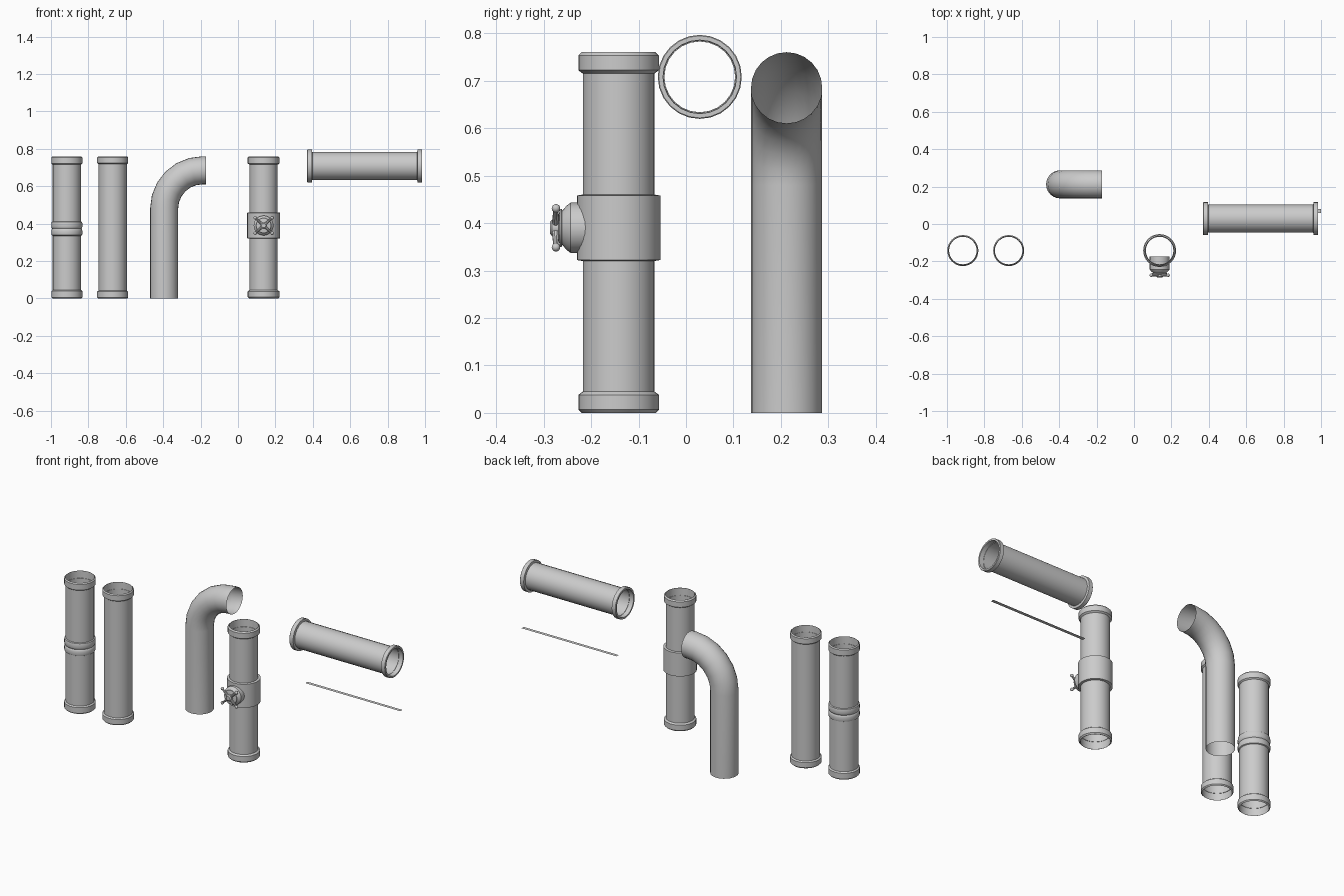
import bpy, bmesh, math
from mathutils import Matrix, Vector

if "Cube" in bpy.data.objects:
    bpy.data.objects.remove(bpy.data.objects["Cube"])


def finish(name, bm, angle=35, matrix=None):
    if matrix:
        bm.transform(matrix)
    bmesh.ops.recalc_face_normals(bm, faces=bm.faces)
    me = bpy.data.meshes.new(name)
    bm.to_mesh(me)
    bm.free()
    ob = bpy.data.objects.new(name, me)
    bpy.context.collection.objects.link(ob)
    bpy.ops.object.select_all(action='DESELECT')
    ob.select_set(True)
    bpy.context.view_layer.objects.active = ob
    bpy.ops.object.shade_smooth_by_angle(angle=math.radians(angle))
    return ob


def skin(bm, rings, closed):
    n = len(rings[0])
    pairs = list(zip(rings, rings[1:]))
    if closed:
        pairs.append((rings[-1], rings[0]))
    for a, b in pairs:
        for i in range(n):
            j = (i + 1) % n
            bm.faces.new((a[i], a[j], b[j], b[i]))


def lathe(name, profile, matrix, sides=32, closed=True):
    """Spin (radius, height) points round local z."""
    bm = bmesh.new()
    rings = [[bm.verts.new((r * math.cos(2 * math.pi * i / sides),
                            r * math.sin(2 * math.pi * i / sides), h))
              for i in range(sides)] for r, h in profile]
    skin(bm, rings, closed)
    if not closed:
        bm.faces.new(rings[0])
        bm.faces.new(rings[-1])
    return finish(name, bm, matrix=matrix)


def pipe_profile(length, body, inner, flange, depth, bevel, middle=()):
    """Pipe wall with a flanged, recessed socket at each end."""
    half = [(flange - bevel, 0), (flange, bevel), (flange, depth - bevel),
            (body, depth)]
    socket = [(inner, depth * 0.95), (inner + 0.002, depth * 0.95), (inner + 0.003, 0)]
    flip = lambda pts: [(r, length - h) for r, h in reversed(pts)]
    return half + list(middle) + flip(half) + flip(socket) + socket


H, R = 0.76, 0.0755
Y = -0.142

# Straight pipe with a double bead in the middle
beads = [(R, 0.335), (0.081, 0.338), (0.083, 0.345), (0.083, 0.362), (0.081, 0.369),
         (0.078, 0.373), (0.081, 0.377), (0.083, 0.384), (0.083, 0.401), (0.081, 0.409),
         (R, 0.412)]
lathe("beaded_pipe", pipe_profile(H, R, 0.0735, 0.083, 0.045, 0.006, beads),
      Matrix.Translation((-0.915, Y, 0)))

# Plain straight pipe
lathe("straight_pipe", pipe_profile(H, R, 0.0735, 0.083, 0.042, 0.006),
      Matrix.Translation((-0.67, Y, 0)))

# Valve pipe with a wide collar
collar = [(R, 0.32), (0.088, 0.322), (0.088, 0.458), (R, 0.46)]
VX, VZ = 0.137, 0.39
lathe("valve_pipe", pipe_profile(H, R, 0.0735, 0.085, 0.045, 0.007, collar),
      Matrix.Translation((VX, Y, 0)))

# Valve bonnet and hub, pointing to the front
front = Matrix.Translation((VX, 0, VZ)) @ Matrix.Rotation(math.pi / 2, 4, 'X')
lathe("valve_bonnet", [(0.053, 0.175), (0.053, 0.243), (0.047, 0.251), (0.036, 0.261),
                       (0.040, 0.262), (0.040, 0.266), (0.018, 0.269), (0.018, 0.282),
                       (0.012, 0.287)], front, 24, closed=False)

# Four handle spokes with knobs
bm = bmesh.new()
for k in range(4):
    a = math.pi / 4 + k * math.pi / 2
    tip = Vector((math.cos(a) * 0.064, math.sin(a) * 0.058, 0.274))
    base = Vector((0, 0, 0.275))
    d = tip - base
    m = Matrix.Translation((tip + base) / 2) @ d.to_track_quat('Z', 'Y').to_matrix().to_4x4()
    bmesh.ops.create_cone(bm, cap_ends=True, segments=10, radius1=0.009, radius2=0.005,
                          depth=d.length, matrix=m)
    bmesh.ops.create_uvsphere(bm, u_segments=12, v_segments=8, radius=0.009,
                              matrix=Matrix.Translation(tip))
finish("valve_handle", bm, matrix=front)

# Elbow: thin open tube swept up and round to the right
bm = bmesh.new()
B, EX, EY, EZ, ER = 0.205, -0.395, 0.212, 0.685, 0.075
path = [(EX, 0, 0)]
for k in range(7):
    t = math.pi / 2 * k / 6
    path.append((EX + B - B * math.cos(t), EZ - B + B * math.sin(t), t))
path.append((-0.17, EZ, math.pi / 2))
rings = []
for x, z, t in path:
    ring = []
    for i in range(24):
        a = 2 * math.pi * i / 24
        u = ER * math.cos(a)
        ring.append(bm.verts.new((x + u * math.cos(t), EY + ER * math.sin(a),
                                  z - u * math.sin(t))))
    rings.append(ring)
skin(bm, rings, False)
finish("elbow_pipe", bm)

# Horizontal flanged pipe
lathe("horizontal_pipe", pipe_profile(0.615, 0.0755, 0.0745, 0.0885, 0.027, 0.002),
      Matrix.Translation((0.37, 0.029, 0.708)) @ Matrix.Rotation(math.pi / 2, 4, 'Y'), 24)

# Flat thin strip below the horizontal pipe
bm = bmesh.new()
bm.faces.new([bm.verts.new((x, y, 0.415)) for x, y in
              ((0.39, 0.06), (1.0, 0.06), (1.0, 0.08), (0.39, 0.08))])
finish("flat_strip", bm)
